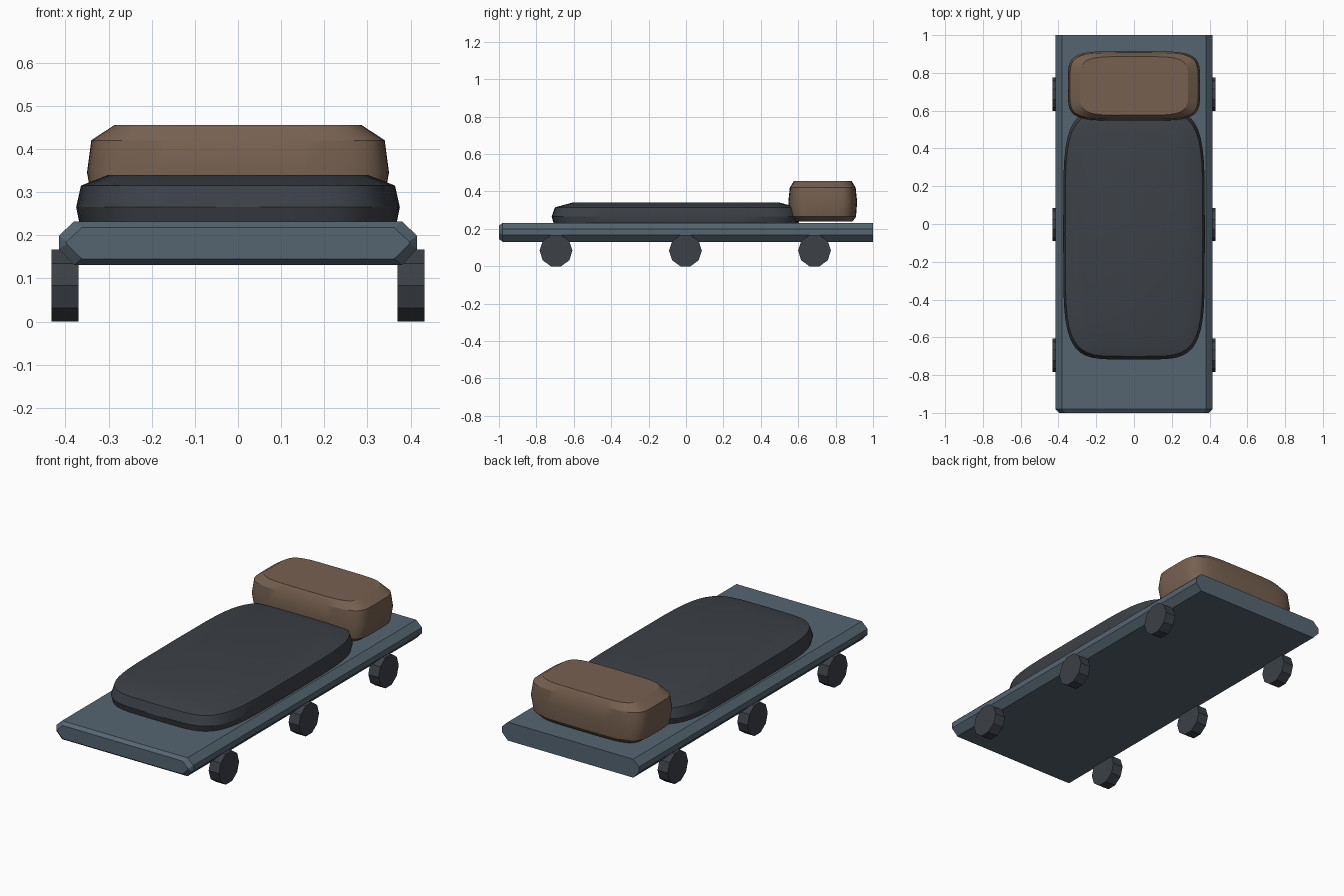
import bpy, bmesh, math
from mathutils import Vector

if "Cube" in bpy.data.objects:
    bpy.data.objects.remove(bpy.data.objects["Cube"])


def material(name, rgb):
    m = bpy.data.materials.new(name)
    m.use_nodes = True
    m.diffuse_color = (*rgb, 1)
    bsdf = m.node_tree.nodes["Principled BSDF"]
    bsdf.inputs["Base Color"].default_value = (*rgb, 1)
    bsdf.inputs["Roughness"].default_value = 0.8
    return m


slate = material("slate blue", (0.09, 0.13, 0.165))
charcoal = material("charcoal", (0.045, 0.052, 0.062))
brown = material("leather brown", (0.18, 0.118, 0.08))


def loft(name, rings, mat, smooth=False):
    """Skin a list of equal-length point rings and cap both ends."""
    bm = bmesh.new()
    loops = [[bm.verts.new(p) for p in ring] for ring in rings]
    for a, b in zip(loops, loops[1:]):
        for i in range(len(a)):
            j = (i + 1) % len(a)
            bm.faces.new((a[i], a[j], b[j], b[i]))
    bm.faces.new(loops[0])
    bm.faces.new(loops[-1])
    bmesh.ops.recalc_face_normals(bm, faces=bm.faces)
    mesh = bpy.data.meshes.new(name)
    bm.to_mesh(mesh)
    bm.free()
    mesh.materials.append(mat)
    obj = bpy.data.objects.new(name, mesh)
    bpy.context.collection.objects.link(obj)
    if smooth:
        bpy.ops.object.select_all(action="DESELECT")
        obj.select_set(True)
        bpy.context.view_layer.objects.active = obj
        bpy.ops.object.shade_smooth_by_angle(angle=math.radians(25))
    return obj


def padded_block(name, centre_y, profile, mat, power=5, count=48):
    """Stack rounded rectangles given as (height, half width, half length)."""
    def soft(v):
        return math.copysign(abs(v) ** (2 / power), v)
    rings = []
    for z, half_x, half_y in profile:
        angles = [math.tau * i / count for i in range(count)]
        rings.append([Vector((half_x * soft(math.cos(a)),
                              centre_y + half_y * soft(math.sin(a)), z))
                      for a in angles])
    return loft(name, rings, mat, smooth=True)


def deck_section(y, inset):
    """Eight-sided cross-section of the deck."""
    half = [(0.38, 0.131), (0.415, 0.168), (0.415, 0.199), (0.38, 0.232)]
    outline = half + [(-x, z) for x, z in reversed(half)]
    mid = 0.182
    return [(x - math.copysign(inset, x), y,
             z - math.copysign(min(inset, abs(z - mid)), z - mid) * 0.8)
            for x, z in outline]


# Deck with a chamfered front end
loft("deck", [deck_section(-1, 0.018), deck_section(-0.98, 0),
              deck_section(1, 0)], slate)

# Long mattress and the pillow behind it
padded_block("mattress", -0.053,
             [(0.23, 0.368, 0.655), (0.265, 0.375, 0.665),
              (0.315, 0.364, 0.648), (0.34, 0.30, 0.555)], charcoal)
padded_block("pillow", 0.731,
             [(0.24, 0.30, 0.160), (0.265, 0.335, 0.178), (0.345, 0.35, 0.184),
              (0.42, 0.34, 0.176), (0.455, 0.287, 0.155)], brown)

# Three pairs of ten-sided wheels
radius, sides = 0.0877, 10
axle_z = radius * math.cos(math.pi / sides)
for row, y in (("front", -0.695), ("middle", -0.003), ("back", 0.687)):
    for side, sign in (("left", 1), ("right", -1)):
        rings = [[(sign * x, y + radius * math.cos(math.tau * i / sides),
                   axle_z + radius * math.sin(math.tau * i / sides))
                  for i in range(sides)] for x in (0.37, 0.432)]
        loft(f"{row}_{side}_wheel", rings, charcoal)
